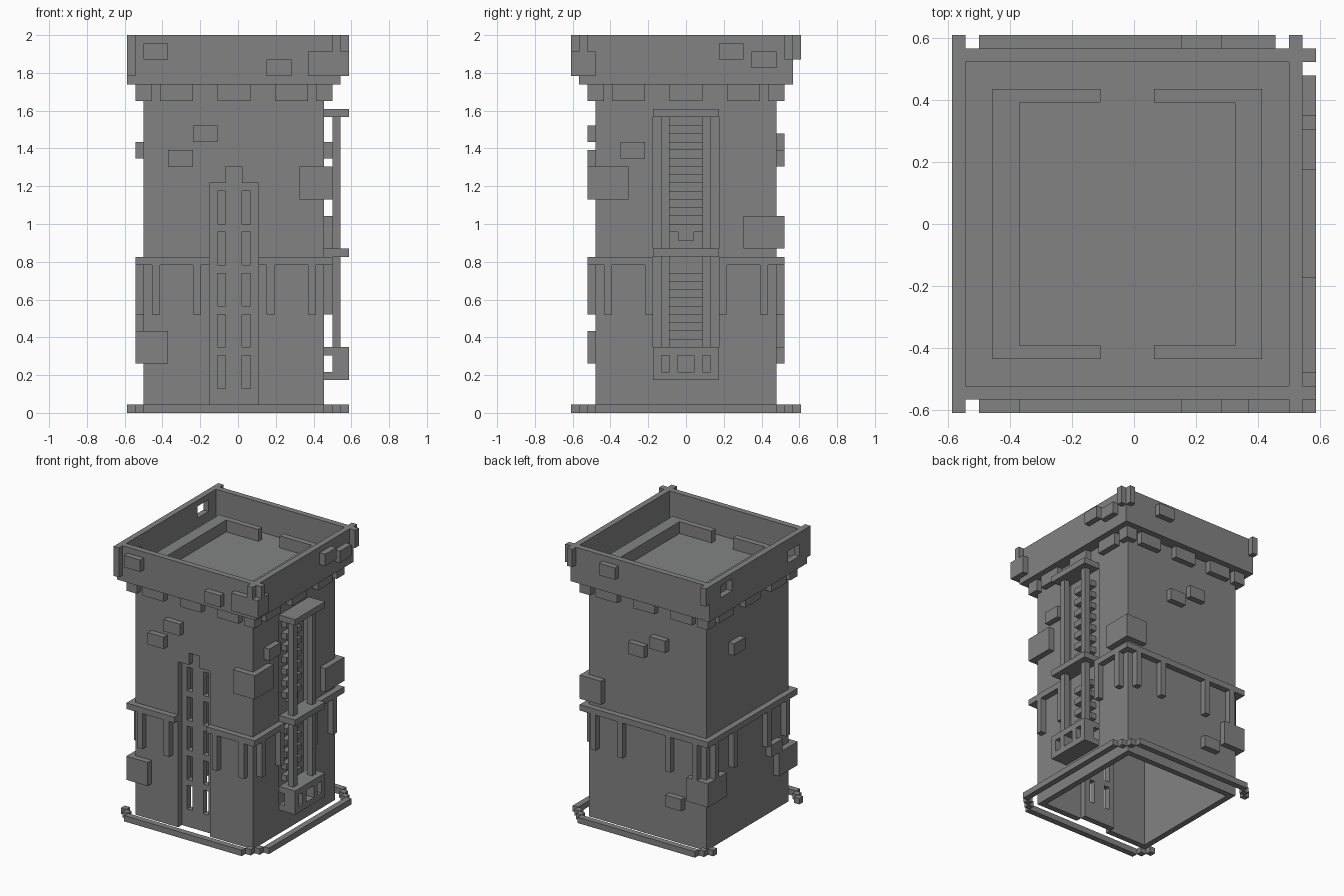
import bpy, bmesh

cube = bpy.data.objects.get("Cube")
if cube:
    bpy.data.objects.remove(cube, do_unlink=True)

U = 2 / 46  # one building block

stone = bpy.data.materials.new("stone_grey")
stone.use_nodes = True
GREY = (0.225, 0.226, 0.23, 1)
stone.diffuse_color = GREY
stone.node_tree.nodes["Principled BSDF"].inputs["Base Color"].default_value = GREY


def build(name, boxes):
    """One object from boxes given as (x0, x1, y0, y1, z0, z1) in blocks."""
    bm = bmesh.new()
    for x0, x1, y0, y1, z0, z1 in boxes:
        for v in bmesh.ops.create_cube(bm, size=1)["verts"]:
            v.co.x = (x1 if v.co.x > 0 else x0) * U - U / 2
            v.co.y = (y1 if v.co.y > 0 else y0) * U
            v.co.z = (z1 if v.co.z > 0 else z0) * U
    mesh = bpy.data.meshes.new(name)
    bm.to_mesh(mesh)
    bm.free()
    mesh.materials.append(stone)
    obj = bpy.data.objects.new(name, mesh)
    bpy.context.collection.objects.link(obj)
    return obj


def cut(obj, *boxes):
    """Carve boxes out of an object."""
    for b in boxes:
        cutter = build("cutter", [b])
        cutter.hide_render = True
        mod = obj.modifiers.new("carve", "BOOLEAN")
        mod.operation, mod.solver, mod.object = "DIFFERENCE", "EXACT", cutter
        bpy.context.view_layer.objects.active = obj
        bpy.ops.object.modifier_apply(modifier=mod.name)
        bpy.data.objects.remove(cutter, do_unlink=True)


def on_side(side, a0, a1, d0, d1, z0, z1):
    """Box spanning a0..a1 along a wall and d0..d1 outwards from the centre."""
    if side == "front":
        return (a0, a1, -d1, -d0, z0, z1)
    if side == "back":
        return (a0, a1, d0, d1, z0, z1)
    if side == "left":
        return (d0, d1, a0, a1, z0, z1)
    return (-d1, -d0, a0, a1, z0, z1)


SIDES = ("front", "back", "left", "right")

# Hollow tower, open below, with openings for the door and the ladder bay
body = build("tower_body", [(-11, 11, -11, 11, 0, 40)])
cut(body, (-10, 10, -10, 10, -1, 39.5),
    (-3, 3, -12, -9.5, -1, 28), (-1, 1, -12, -9.5, 27.5, 30),
    (9.5, 12, -4, 4, 4, 37))

# Recessed door with two columns of windows
door = [(a, b, -10, -9, 0, 28) for a, b in ((-3, -2), (-1, 1), (2, 3))]
door.append((-1, 1, -10, -9, 28, 30))
for s in (-2, 1):
    door.append((s, s + 1, -10, -9, 0, 3))
    door += [(s, s + 1, -10, -9, z, z + 1) for z in range(7, 28, 5)]
build("door_panel", door)

# Ladder bay: back panel, rungs, rails, brackets and the lower basket
build("ladder_back", [(9, 10, -4, 4, 4, 37)])
rungs = [(10, 11, -2, 2, z, z + 1) for z in (*range(8, 18, 2), *range(22, 36, 2))]
build("ladder_rungs", rungs + [(10, 11, -1, 1, 21, 22)])
build("ladder_rails", [(12, 13, y, y + 1, 8, 36) for y in (-3, 2)])
build("ladder_brackets", [(11, 14, -4, 4, z, z + 1) for z in (19, 36)])
basket = [(11, 14, -4, 4, z, z + 1) for z in (4, 7)]
basket += [(12, 14, a, b, 5, 7) for a, b in ((-4, -3), (-2, -1), (1, 2), (3, 4))]
build("ladder_basket", basket)

# Belt course with hanging struts
belt = []
for side in SIDES:
    gap = {"front": 3, "left": 4}.get(side, 0)
    end = 12 if side in ("front", "back") else 11
    belt += [on_side(side, -end, -gap, 11, 12, 18, 19),
             on_side(side, gap, end, 11, 12, 18, 19)]
build("belt_course", belt)
build("belt_struts", [on_side(s, a, a + 1, 11, 12, 12, 18)
                      for s in SIDES for a in (-10, -5, 4, 9)])

# Corbels under the parapet
corbels = [on_side(s, a, a + 4, 11, 12, 38, 40) for s in SIDES for a in (-9, -2, 5)]
for sx in (-1, 1):
    for sy in (-1, 1):
        x, y = sorted((10 * sx, 12 * sx)), sorted((10 * sy, 12 * sy))
        corbels.append((*x, *y, 38, 40))
build("corbels", corbels)

# Parapet tray with two slots in the plain wall
parapet = build("parapet", [(-13, 13, -13, 13, 40, 46)])
cut(parapet, (-12, 12, -12, 12, 41, 47),
    (-14, -11.5, 7, 10, 43, 45), (-14, -11.5, -11, -8, 42, 44))

# Low bracket-shaped walls on the roof
roof = []
for s in (-1, 1):
    roof.append((*sorted((8 * s, 10 * s)), -10, 10, 41, 43))
    for y in (-10, 9):
        roof.append((*sorted((2 * s, 8 * s)), y, y + 1, 41, 43))
build("roof_walls", roof)

# Bricks standing proud of the parapet
build("parapet_bricks", [
    on_side("front", -11, -8, 13, 14, 43, 45),
    on_side("front", 4, 7, 13, 14, 41, 43),
    on_side("back", 4, 7, 13, 14, 43, 45),
    on_side("left", 4, 7, 13, 14, 43, 45),
    on_side("left", 8, 11, 13, 14, 42, 44)])

# Parapet corner posts
build("corner_posts", [
    (-13, -12, -14, -13, 41, 46), (-13, -12, 13, 14, 43, 46),
    (12, 13, 13, 14, 43, 46), (13, 14, 12, 13, 43, 46),
    (9, 14, -14, -13, 41, 44), (13, 14, -13, -11, 41, 44),
    (12, 13, -14, -13, 44, 46), (13, 14, -13, -12, 44, 46)])

# Bricks standing proud of the tower walls
build("wall_bricks", [
    on_side("front", -8, -5, 11, 12, 30, 32),
    on_side("front", -5, -2, 11, 12, 33, 35),
    on_side("left", -8, -5, 11, 12, 31, 33),
    on_side("back", 0, 3, 11, 12, 30, 32),
    on_side("back", -4, -1, 11, 12, 32, 34),
    on_side("back", -7, -4, 11, 12, 6, 8),
    on_side("right", 2, 5, 11, 12, 31, 33),
    on_side("right", -8, -5, 11, 12, 10, 12)])


# Large quoins wrapping the tower corners
def quoin(sx, sy, z):
    x, y = sorted((8 * sx, 12 * sx)), sorted((11 * sy, 12 * sy))
    x2, y2 = sorted((11 * sx, 12 * sx)), sorted((7 * sy, 11 * sy))
    return [(*x, *y, z, z + 4), (*x2, *y2, z, z + 4)]


build("corner_quoins", quoin(1, -1, 26) + quoin(-1, -1, 6)
      + quoin(1, 1, 20) + quoin(-1, 1, 8))

# Kerb on the ground with stepped corners
kerb = [on_side(s, -11, 11, 13, 14, 0, 1) for s in SIDES[:3]]
for sx in (-1, 1):
    for sy in (-1, 1):
        for a, b in ((11, 12), (12, 11)):
            kerb.append((*sorted((a * sx, (a + 1) * sx)),
                         *sorted((b * sy, (b + 1) * sy)), 0, 1))
build("ground_kerb", kerb)
